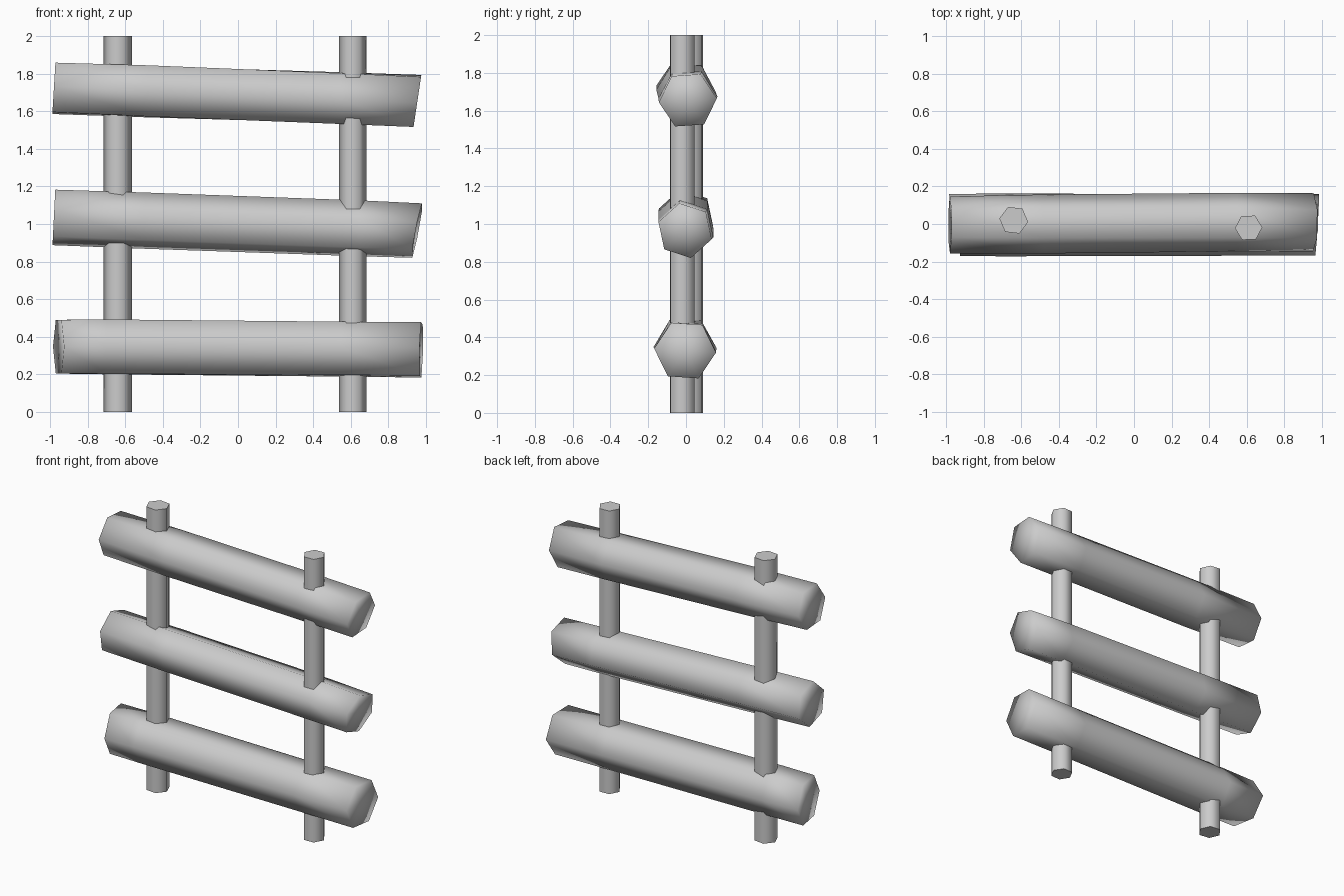
import bpy, bmesh, math

cube = bpy.data.objects.get("Cube")
if cube:
    bpy.data.objects.remove(cube, do_unlink=True)

wood = bpy.data.materials.new("light_grey")
wood.use_nodes = True
GREY = (0.6, 0.6, 0.6, 1)
wood.diffuse_color = GREY
wood.node_tree.nodes["Principled BSDF"].inputs["Base Color"].default_value = GREY


def finish(bm, name):
    bmesh.ops.recalc_face_normals(bm, faces=bm.faces)
    mesh = bpy.data.meshes.new(name)
    bm.to_mesh(mesh)
    bm.free()
    mesh.materials.append(wood)
    obj = bpy.data.objects.new(name, mesh)
    bpy.context.collection.objects.link(obj)
    bpy.ops.object.select_all(action='DESELECT')
    obj.select_set(True)
    bpy.context.view_layer.objects.active = obj
    return obj


def make_post(name, x, y, radius, twist):
    # upright six-sided pole with flat caps
    bm = bmesh.new()
    base = []
    for i in range(6):
        a = math.radians(twist + 60 * i)
        base.append(bm.verts.new((x + radius * math.cos(a), y + radius * math.sin(a), 0)))
    face = bm.faces.new(base)
    top = bmesh.ops.extrude_face_region(bm, geom=[face])["geom"]
    for v in top:
        if isinstance(v, bmesh.types.BMVert):
            v.co.z = 2
    # keep the underside closed
    if not any(all(v.co.z == 0 for v in f.verts) for f in bm.faces):
        bm.faces.new(base)
    finish(bm, name)
    bpy.ops.object.shade_smooth_by_angle(angle=math.radians(70))


def make_log(name, rings):
    # rings: x, y, z, radius, twist, slant over y, slant over z
    bm = bmesh.new()
    loops = []
    for x, y, z, radius, twist, ky, kz in rings:
        loop = []
        for i in range(6):
            a = math.radians(twist + 60 * i)
            dy, dz = radius * math.cos(a), radius * math.sin(a)
            loop.append(bm.verts.new((x + ky * dy + kz * dz, y + dy, z + dz)))
        loops.append(loop)
    for a, b in zip(loops, loops[1:]):
        for i in range(6):
            j = (i + 1) % 6
            bm.faces.new((a[i], a[j], b[j], b[i]))
    # end grain fans around a centre point
    for loop, ring, inward in ((loops[0], rings[0], 0.01), (loops[-1], rings[-1], -0.01)):
        tip = bm.verts.new((ring[0] + inward, ring[1], ring[2]))
        for i in range(6):
            bm.faces.new((loop[i], loop[(i + 1) % 6], tip))
    finish(bm, name)
    bpy.ops.object.shade_smooth()


make_post("right_post", -0.64, 0.02, 0.077, -7)
make_post("left_post", 0.61, -0.02, 0.073, 2)

make_log("bottom_rail", [
    (-0.955, -0.005, 0.347, 0.165, 0, -0.18, 0),
    (-0.70, -0.005, 0.346, 0.167, -1, 0, 0),
    (0.55, -0.005, 0.334, 0.164, -3, 0, 0),
    (0.975, -0.005, 0.330, 0.164, -4, 0.06, 0.02),
])
make_log("middle_rail", [
    (-0.98, 0, 1.035, 0.151, 42, 0, 0.05),
    (-0.50, 0, 1.018, 0.153, 42, 0, 0),
    (0.65, 0, 0.977, 0.152, 42, 0, 0),
    (0.953, -0.005, 0.965, 0.148, 42, 0.06, 0.19),
])
make_log("top_rail", [
    (-0.98, -0.005, 1.722, 0.152, -4, 0, 0.06),
    (-0.48, 0, 1.706, 0.157, -2, 0, 0),
    (0.55, 0.01, 1.670, 0.156, 2, 0, 0),
    (0.955, 0.01, 1.655, 0.154, 4, 0, 0.15),
])
